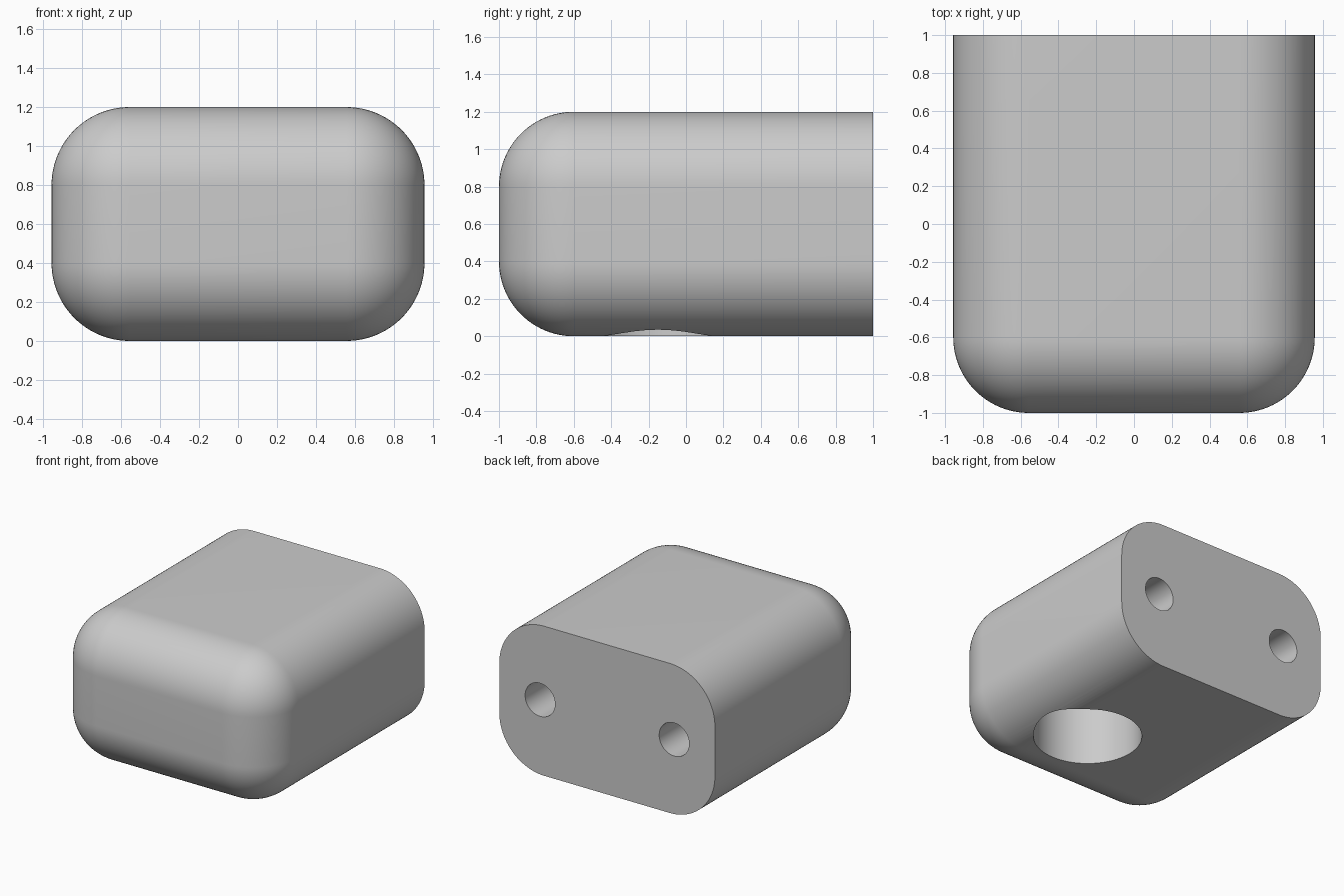
import bpy, bmesh
from mathutils import Matrix

cube = bpy.data.objects.get("Cube")
if cube:
    bpy.data.objects.remove(cube, do_unlink=True)

HALF_W, HEIGHT, ROUND = 0.957, 1.2, 0.4

grey = bpy.data.materials.new("light_grey")
grey.use_nodes = True
colour = (0.6, 0.6, 0.6, 1)
grey.diffuse_color = colour
grey.node_tree.nodes["Principled BSDF"].inputs["Base Color"].default_value = colour


def make_object(name, bm):
    mesh = bpy.data.meshes.new(name)
    bm.to_mesh(mesh)
    bm.free()
    obj = bpy.data.objects.new(name, mesh)
    bpy.context.collection.objects.link(obj)
    mesh.materials.append(grey)
    return obj


def cylinder_cutter(name, radius, length, centre, axis="Z"):
    bm = bmesh.new()
    bmesh.ops.create_cone(bm, cap_ends=True, segments=64, radius1=radius,
                          radius2=radius, depth=length)
    turn = Matrix.Rotation(1.5707963, 4, "X") if axis == "Y" else Matrix()
    bm.transform(Matrix.Translation(centre) @ turn)
    obj = make_object(name, bm)
    obj.hide_render = True
    obj.hide_viewport = True
    return obj


# Body: a block rounded on every edge except those around the flat back
bm = bmesh.new()
bmesh.ops.create_cube(bm, size=1)
bm.transform(Matrix.Translation((0, 0, HEIGHT / 2))
             @ Matrix.Diagonal((2 * HALF_W, 2, HEIGHT, 1)))
edges = [e for e in bm.edges if min(v.co.y for v in e.verts) < 0]
bmesh.ops.bevel(bm, geom=edges, offset=ROUND, offset_type="OFFSET",
                segments=24, profile=0.5, affect="EDGES")
body = make_object("rounded_body", bm)

# Round socket underneath and two fixing holes in the back
cutters = [cylinder_cutter("socket_cutter", 0.4, 1.0, (0.32, -0.15, 0.3))]
for side, sign in (("left", 1), ("right", -1)):
    cutters.append(cylinder_cutter(side + "_fixing_hole_cutter", 0.133, 1.2,
                                   (sign * 0.595, 1.0, 0.6), "Y"))

for cutter in cutters:
    cut = body.modifiers.new(cutter.name, "BOOLEAN")
    cut.operation = "DIFFERENCE"
    cut.solver = "EXACT"
    cut.object = cutter

# Bake the cuts, then smooth the curves while keeping the rims crisp
bpy.context.view_layer.objects.active = body
body.select_set(True)
for cutter in cutters:
    bpy.ops.object.modifier_apply(modifier=cutter.name)
    bpy.data.objects.remove(cutter, do_unlink=True)
bpy.ops.object.shade_smooth_by_angle(angle=0.5)
